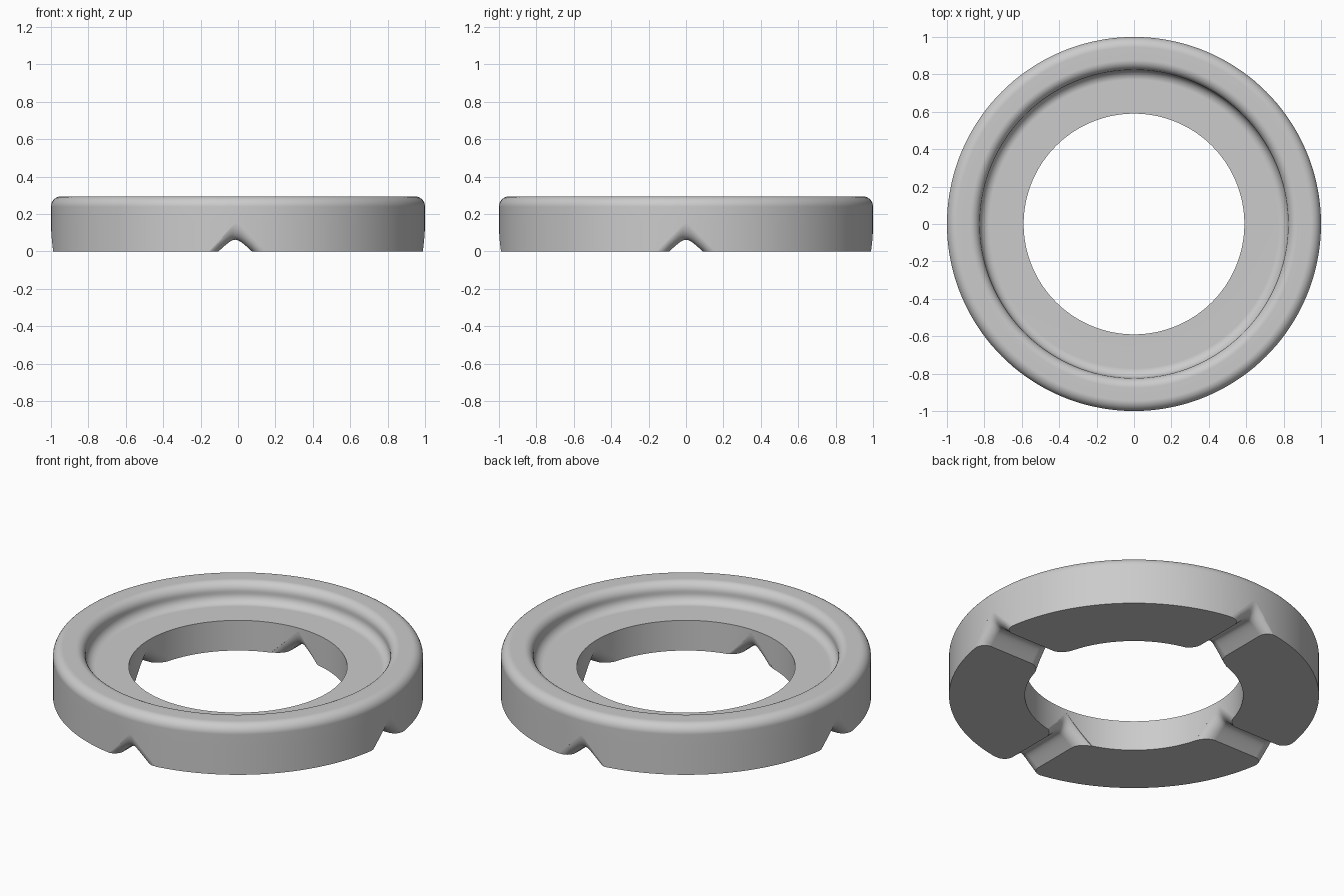
import bpy, bmesh, math
from math import sin, cos, pi, sqrt

old = bpy.data.objects.get("Cube")
if old:
    bpy.data.objects.remove(old, do_unlink=True)

OUTER, INNER, HEIGHT, FLOOR = 1.0, 0.59, 0.295, 0.18
SEGMENTS = 144

grey = bpy.data.materials.new("plain grey")
grey.use_nodes = True
colour = (0.6, 0.6, 0.6, 1)
grey.diffuse_color = colour
grey.node_tree.nodes["Principled BSDF"].inputs["Base Color"].default_value = colour


def make_object(name, bm):
    bmesh.ops.recalc_face_normals(bm, faces=bm.faces)
    mesh = bpy.data.meshes.new(name)
    bm.to_mesh(mesh)
    bm.free()
    mesh.materials.append(grey)
    obj = bpy.data.objects.new(name, mesh)
    bpy.context.collection.objects.link(obj)
    return obj


def arc(cx, cz, radius, start, end, steps=8):
    angles = [math.radians(start + (end - start) * i / steps) for i in range(steps + 1)]
    return [(cx + radius * cos(a), cz + radius * sin(a)) for a in angles]


def skin(bm, loops, closed):
    """Join matching closed loops of vertices with quads."""
    count = len(loops)
    for i in range(count if closed else count - 1):
        a, b = loops[i], loops[(i + 1) % count]
        for j in range(len(a)):
            k = (j + 1) % len(a)
            bm.faces.new((a[j], a[k], b[k], b[j]))


# Ring body: stepped profile with a filleted recess and rounded rim
profile = [(INNER, 0), (INNER, 0.155), (INNER, FLOOR)]
profile += arc(0.772, FLOOR + 0.052, 0.052, -90, 0)
profile += arc(0.876, HEIGHT - 0.052, 0.052, 180, 90)
profile += arc(OUTER - 0.055, HEIGHT - 0.055, 0.055, 90, 0)
profile += [(OUTER, 0.17), (OUTER, 0)]
bm = bmesh.new()
rings = []
for i in range(SEGMENTS):
    a = 2 * pi * i / SEGMENTS
    rings.append([bm.verts.new((r * cos(a), r * sin(a), z)) for r, z in profile])
skin(bm, rings, True)
ring = make_object("ring_body", bm)

# Notch cutters: rounded V channels that flare at both ends
FLARE, SPREAD, HALF = 0.065, 0.072, 0.09
steps = [i / 8 for i in range(9)]
stations = [(INNER - 0.05, 1)]
stations += [(INNER + FLARE * (1 - sin(t * pi / 2)), 1 - cos(t * pi / 2)) for t in reversed(steps)]
stations += [(OUTER - FLARE * (1 - sin(t * pi / 2)), 1 - cos(t * pi / 2)) for t in steps]
stations += [(OUTER + 0.05, 1)]

bm = bmesh.new()
for quarter in range(4):
    turn = quarter * pi / 2
    shift = -0.015 if quarter % 2 else 0
    sections = []
    for r, flare in stations:
        half = HALF + SPREAD * flare
        soft = 0.03 * (1 - flare) + 0.003
        peak = sqrt(half ** 2 + soft ** 2) - soft
        section = []
        for i in range(-12, 13):
            u = (half + 0.05) * i / 12
            z = peak - sqrt(u * u + soft * soft) + soft
            x = sqrt(r * r - u * u)
            vert = bm.verts.new((x * cos(turn) - u * sin(turn) + shift,
                                 x * sin(turn) + u * cos(turn), z))
            section.append(vert)
        sections.append(section)
    skin(bm, sections, False)
    bm.faces.new(sections[0])
    bm.faces.new(list(reversed(sections[-1])))
bmesh.ops.triangulate(bm, faces=bm.faces[:])
cutter = make_object("notch_cutter", bm)
cutter.hide_render = True
cutter.hide_viewport = True

# Cut the notches and smooth the curved surfaces
bpy.context.view_layer.objects.active = ring
ring.select_set(True)
cut = ring.modifiers.new("notches", "BOOLEAN")
cut.operation = "DIFFERENCE"
cut.solver = "EXACT"
cut.object = cutter
bpy.ops.object.modifier_apply(modifier=cut.name)
bpy.data.objects.remove(cutter, do_unlink=True)
bpy.ops.object.shade_smooth_by_angle(angle=math.radians(35))
weighted = ring.modifiers.new("clean shading", "WEIGHTED_NORMAL")
weighted.keep_sharp = True
